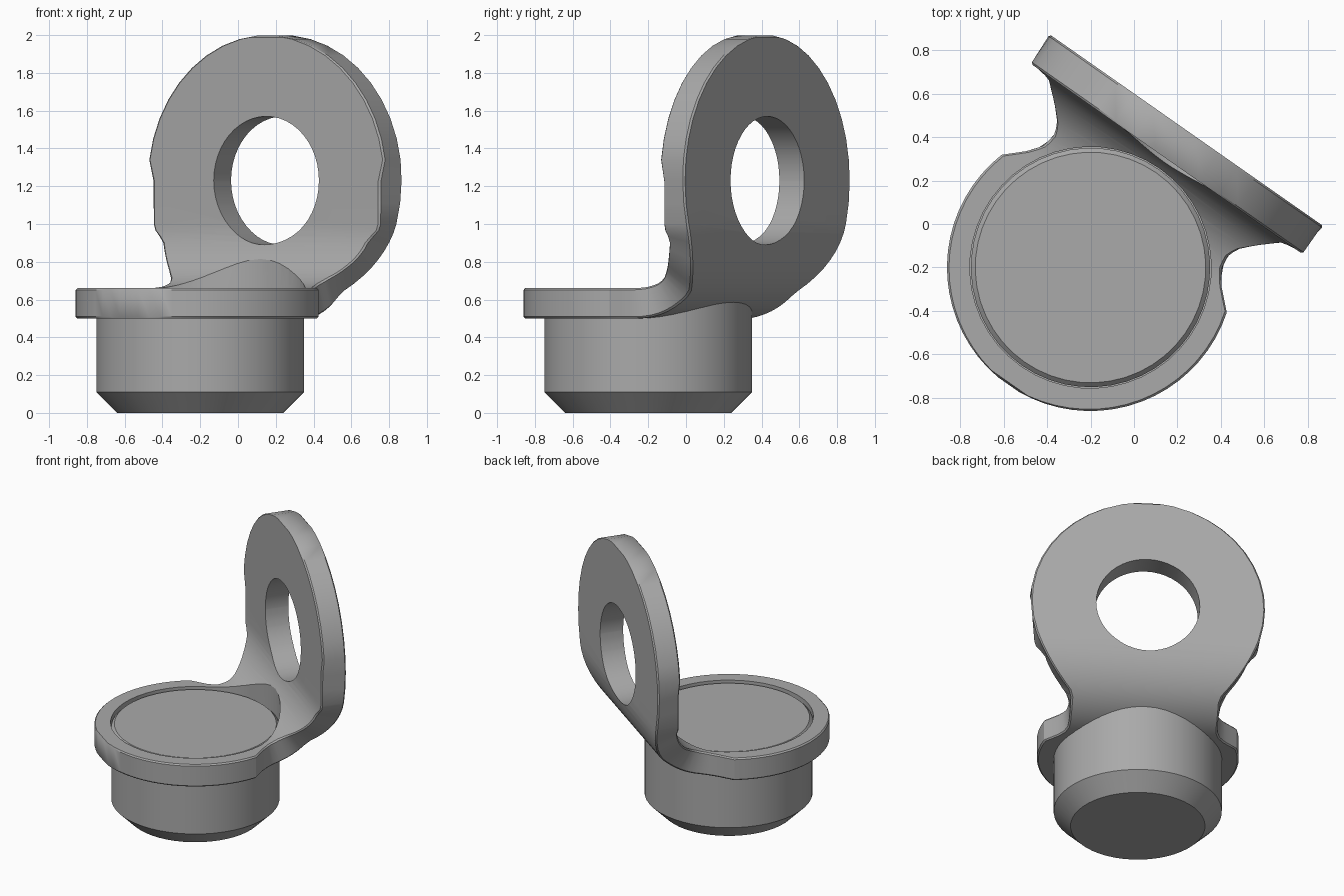
import bpy, bmesh
from math import sin, cos, pi, sqrt, acos, radians
from mathutils import Matrix

cube = bpy.data.objects.get("Cube")
if cube:
    bpy.data.objects.remove(cube)

metal = bpy.data.materials.new("grey_metal")
metal.use_nodes = True
GREY = (0.4, 0.4, 0.4, 1)
metal.diffuse_color = GREY
metal.node_tree.nodes["Principled BSDF"].inputs["Base Color"].default_value = GREY

# Local frame: x runs across the tab, y points from the plug to the tab
FRAME = Matrix.Translation((-0.2, -0.2, 0)) @ Matrix.Rotation(radians(-35), 4, 'Z')
FLANGE_R, TAB_R, TAB_Z = 0.66, 0.77, 1.23
BEND_V, BEND_Z, R_IN, R_OUT = 0.27, 1.0, 0.34, 0.50
WAIST = 0.487
NECK = [(0.19, 0.632), (0.28, 0.537), (0.34, 0.495), (0.40, WAIST),
        (0.45, 0.505), (0.52, 0.575), (0.60, 0.665), (0.62, 0.80)]


def make_object(name, bm):
    bmesh.ops.recalc_face_normals(bm, faces=bm.faces)
    mesh = bpy.data.meshes.new(name)
    bm.to_mesh(mesh)
    bm.free()
    mesh.materials.append(metal)
    obj = bpy.data.objects.new(name, mesh)
    obj.matrix_world = FRAME
    bpy.context.collection.objects.link(obj)
    return obj


def apply_modifier(obj, kind, **settings):
    mod = obj.modifiers.new(kind.title(), kind)
    for key, value in settings.items():
        setattr(mod, key, value)
    bpy.ops.object.select_all(action='DESELECT')
    bpy.context.view_layer.objects.active = obj
    obj.select_set(True)
    bpy.ops.object.modifier_apply(modifier=mod.name)


def smooth(obj):
    bpy.ops.object.select_all(action='DESELECT')
    bpy.context.view_layer.objects.active = obj
    obj.select_set(True)
    bpy.ops.object.shade_smooth_by_angle(angle=radians(30))


def cut_cylinder(obj, radius, depth, matrix):
    bm = bmesh.new()
    bmesh.ops.create_cone(bm, cap_ends=True, segments=48, radius1=radius,
                          radius2=radius, depth=depth, matrix=matrix)
    cutter = make_object("cutter", bm)
    cutter.hide_render = True
    apply_modifier(obj, 'BOOLEAN', operation='DIFFERENCE', object=cutter, solver='EXACT')
    bpy.data.objects.remove(cutter)


def half_width(v, z):
    """Half width of the bent sheet: round flange, narrow neck, round tab."""
    if v <= NECK[0][0]:
        return sqrt(max(FLANGE_R ** 2 - v * v, 0))
    neck = NECK[-1][1]
    for (v0, w0), (v1, w1) in zip(NECK, NECK[1:]):
        if v0 <= v <= v1:
            neck = w0 + (w1 - w0) * (v - v0) / (v1 - v0)
            break
    if v <= 0.40:
        return neck
    tab = sqrt(max(TAB_R ** 2 - (z - TAB_Z) ** 2, 0))
    return max(WAIST, min(tab, neck)) if z < TAB_Z else tab


# Stations along the sheet: inner and outer point in the side profile
stations = []
flange_steps = 18
flange_end = acos(-0.19 / FLANGE_R)
half = 0.09
for i in range(flange_steps + 1):
    v = -FLANGE_R * cos(half + (flange_end - half) * i / flange_steps)
    stations.append(((v, 0.66), (v, 0.5)))
stations.append(((0.23, 0.66), (0.23, 0.5)))
for i in range(17):
    t = pi / 2 * i / 16
    stations.append(tuple((BEND_V + r * sin(t), BEND_Z - r * cos(t)) for r in (R_IN, R_OUT)))
tab_start = acos((TAB_Z - BEND_Z) / TAB_R)
for i in range(1, 13):
    z = TAB_Z - TAB_R * cos(tab_start + (pi - half - tab_start) * i / 12)
    stations.append(((BEND_V + R_IN, z), (BEND_V + R_OUT, z)))

# Bent sheet: flange, neck and upright tab in one piece
bm = bmesh.new()
rings = []
for inner, outer in stations:
    wi, wo = half_width(*inner), half_width(*outer)
    corners = [(-wi, *inner), (wi, *inner), (wo, *outer), (-wo, *outer)]
    rings.append([bm.verts.new(c) for c in corners])
for a, b in zip(rings, rings[1:]):
    for k in range(4):
        n = (k + 1) % 4
        bm.faces.new((a[k], a[n], b[n], b[k]))
bm.faces.new(rings[0])
bm.faces.new(rings[-1])
sheet = make_object("flange_and_tab", bm)
apply_modifier(sheet, 'BEVEL', width=0.02, segments=1, limit_method='ANGLE',
               angle_limit=radians(45))

# Round hole in the tab and round seat for the plug
cut_cylinder(sheet, 0.34, 0.4,
             Matrix.Translation((0, 0.69, TAB_Z)) @ Matrix.Rotation(pi / 2, 4, 'X'))
cut_cylinder(sheet, 0.555, 0.4, Matrix.Translation((0, 0, 0.8)))
smooth(sheet)

# Plug with a chamfered foot and rim
bm = bmesh.new()
SIDES = 48
loops = []
for r, z in [(0.44, 0), (0.55, 0.11), (0.55, 0.63), (0.53, 0.65)]:
    loops.append([bm.verts.new((r * cos(2 * pi * k / SIDES), r * sin(2 * pi * k / SIDES), z))
                  for k in range(SIDES)])
for a, b in zip(loops, loops[1:]):
    for k in range(SIDES):
        n = (k + 1) % SIDES
        bm.faces.new((a[k], a[n], b[n], b[k]))
bm.faces.new(loops[0])
bm.faces.new(loops[-1])
smooth(make_object("plug", bm))
